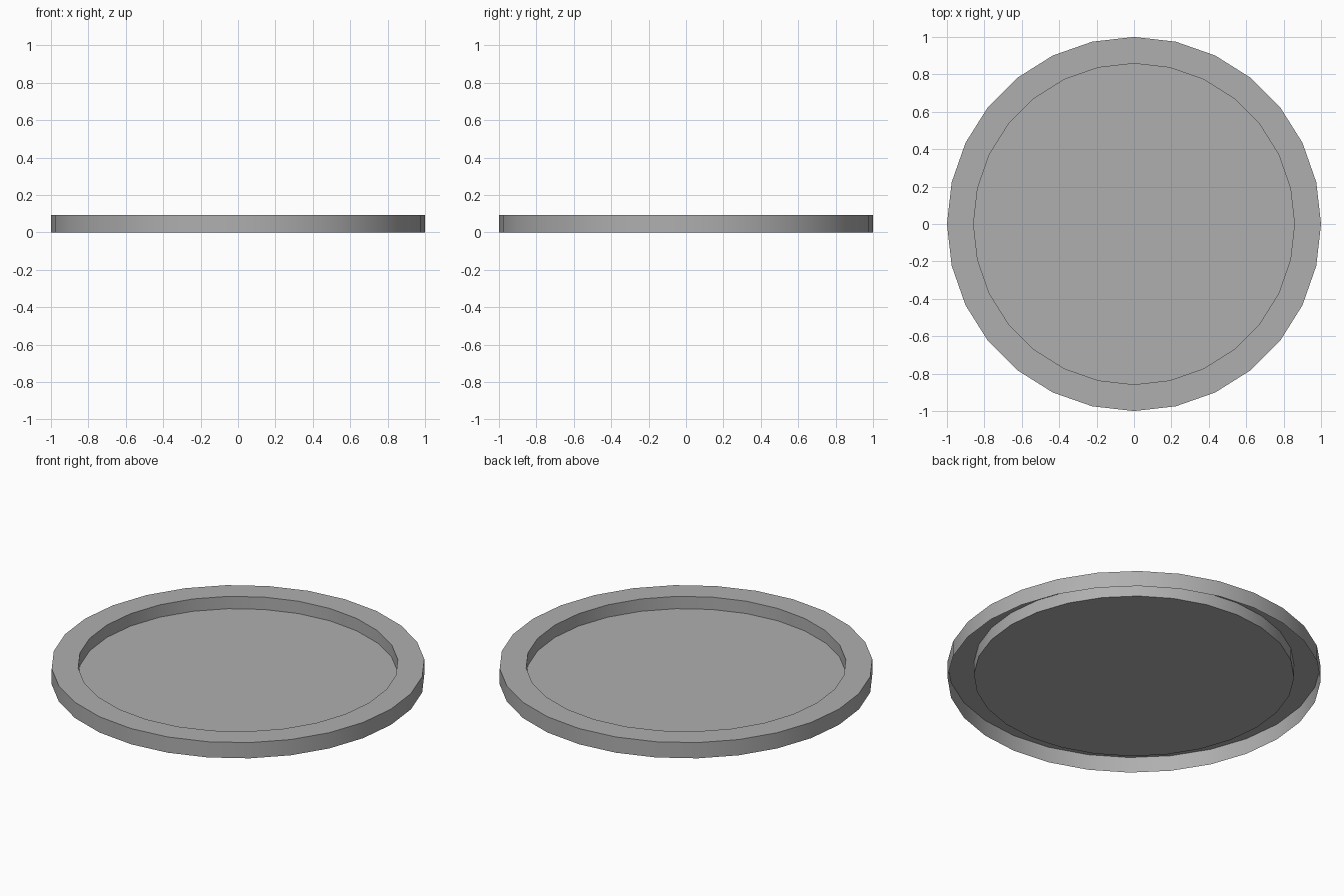
import bpy, bmesh, math

if "Cube" in bpy.data.objects:
    bpy.data.objects.remove(bpy.data.objects["Cube"])

SIDES = 28
# Section of the thin shell (radius, z): outer wall, flat rim, inner wall, floor; open below
PROFILE = [(1.0, 0.0), (1.0, 0.093), (0.858, 0.093), (0.858, 0.02)]

bm = bmesh.new()


def ring(radius, z):
    return [bm.verts.new((radius * math.cos(2 * math.pi * i / SIDES),
                          radius * math.sin(2 * math.pi * i / SIDES), z))
            for i in range(SIDES)]


rings = [ring(r, z) for r, z in PROFILE]

# Walls and rim
for a, b in zip(rings, rings[1:]):
    for i in range(SIDES):
        j = (i + 1) % SIDES
        bm.faces.new((a[i], a[j], b[j], b[i]))

# Recessed floor
bm.faces.new(rings[-1])

mesh = bpy.data.meshes.new("round_tray")
bm.to_mesh(mesh)
bm.free()
tray = bpy.data.objects.new("round_tray", mesh)
bpy.context.collection.objects.link(tray)

# Mid grey surface
grey = bpy.data.materials.new("mid_grey")
grey.diffuse_color = (0.43, 0.43, 0.43, 1.0)
grey.use_nodes = True
grey.node_tree.nodes["Principled BSDF"].inputs["Base Color"].default_value = grey.diffuse_color
mesh.materials.append(grey)

# Smooth walls with crisp rim edges
bpy.context.view_layer.objects.active = tray
tray.select_set(True)
bpy.ops.object.shade_smooth_by_angle(angle=math.radians(30))
